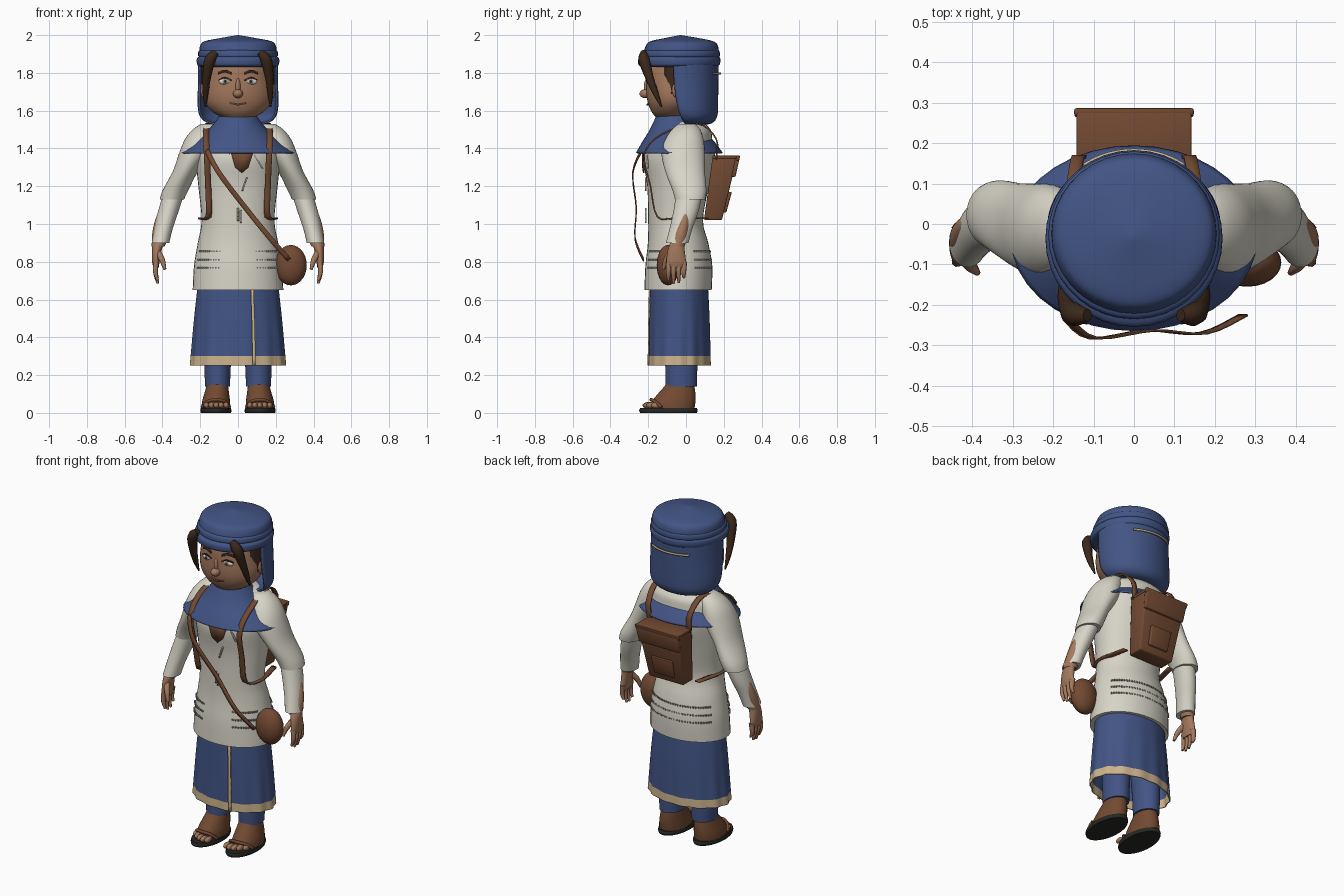
import bpy, bmesh, math
from mathutils import Vector

if "Cube" in bpy.data.objects:
    bpy.data.objects.remove(bpy.data.objects["Cube"])


def material(name, *rgb):
    m = bpy.data.materials.new(name)
    m.use_nodes = True
    m.diffuse_color = (*rgb, 1)
    m.node_tree.nodes["Principled BSDF"].inputs["Base Color"].default_value = (*rgb, 1)
    return m


BLUE = material("indigo cloth", .055, .09, .235)
WHITE = material("off white cloth", .68, .66, .57)
BROWN = material("brown leather", .17, .068, .032)
DARK = material("dark brown hair", .045, .022, .011)
SKIN = material("skin", .37, .19, .11)
SOLE = material("black sole", .02, .02, .017)
CREAM = material("cream trim", .6, .45, .26)
EYE = material("eye white", .75, .73, .68)
GREY = material("grey stitching", .3, .29, .25)
LIP = material("lip", .2, .08, .05)


def finish(name, bm, mats, solid=0, angle=50):
    bmesh.ops.recalc_face_normals(bm, faces=bm.faces)
    me = bpy.data.meshes.new(name)
    bm.to_mesh(me)
    bm.free()
    for m in mats if isinstance(mats, list) else [mats]:
        me.materials.append(m)
    ob = bpy.data.objects.new(name, me)
    bpy.context.collection.objects.link(ob)
    if solid:
        mod = ob.modifiers.new("thickness", 'SOLIDIFY')
        mod.thickness, mod.offset = solid, 0
    bpy.ops.object.select_all(action='DESELECT')
    ob.select_set(True)
    bpy.context.view_layer.objects.active = ob
    bpy.ops.object.shade_smooth_by_angle(angle=math.radians(angle))
    return ob


def spline(pts, steps=4):
    """Catmull-Rom through tuples of any length."""
    out = []
    for i in range(len(pts) - 1):
        a, b, c, d = (pts[max(i - 1, 0)], pts[i], pts[i + 1], pts[min(i + 2, len(pts) - 1)])
        for k in range(steps):
            t = k / steps
            out.append(tuple(q + .5 * t * (r - p + t * (2 * p - 5 * q + 4 * r - s + t * (3 * (q - r) + s - p)))
                             for p, q, r, s in zip(a, b, c, d)))
    return out + [pts[-1]]


def loft(name, rings, mats, side=1, arc=None, cap=True, ripple=None, rule=None, solid=0, n=36):
    """Skin elliptical rings given as (z, cx, cy, rx, ry)."""
    bm = bmesh.new()
    a0, a1 = [math.radians(a) for a in (arc or (0, 360))]
    count = n + 1 if arc else n
    rows = []
    for z, cx, cy, rx, ry in spline(rings):
        row = []
        for i in range(count):
            a = a0 + (a1 - a0) * i / n
            r = 1 + (ripple(a, z) if ripple else 0)
            row.append(bm.verts.new((side * cx + rx * r * math.cos(a), cy + ry * r * math.sin(a), z)))
        rows.append(row)
    for lo, hi in zip(rows, rows[1:]):
        for i in range(n):
            j = (i + 1) % count
            f = bm.faces.new((lo[i], lo[j], hi[j], hi[i]))
            if rule:
                f.material_index = rule(f.calc_center_median())
    if cap and not arc:
        bm.faces.new(rows[0])
        bm.faces.new(rows[-1])
    return finish(name, bm, mats, solid)


def ribbon(name, pts, width, mat, solid=.008, steps=4):
    bm = bmesh.new()
    w = Vector(width)
    rows = [(bm.verts.new(Vector(p) - w), bm.verts.new(Vector(p) + w)) for p in spline(pts, steps)]
    for (a, b), (c, d) in zip(rows, rows[1:]):
        bm.faces.new((a, b, d, c))
    return finish(name, bm, mat, solid)


def tube(name, pts, radii, mat, flat=1):
    """Tapered round limb along a path of points."""
    cu = bpy.data.curves.new(name, 'CURVE')
    cu.dimensions, cu.bevel_depth, cu.bevel_resolution, cu.use_fill_caps = '3D', 1, 2, True
    sp = cu.splines.new('POLY')
    data = spline([(*p, r) for p, r in zip(pts, radii)])
    sp.points.add(len(data) - 1)
    for point, (x, y, z, r) in zip(sp.points, data):
        point.co, point.radius = (x, y, z, 1), r
    sp.use_smooth = True
    cu.materials.append(mat)
    ob = bpy.data.objects.new(name, cu)
    bpy.context.collection.objects.link(ob)
    return ob


def ball(name, centre, size, mat):
    bm = bmesh.new()
    bmesh.ops.create_uvsphere(bm, u_segments=24, v_segments=14, radius=1)
    bmesh.ops.scale(bm, vec=size, verts=bm.verts)
    bmesh.ops.translate(bm, vec=centre, verts=bm.verts)
    return finish(name, bm, mat)


def wedge(name, z0, z1, low, high, w0, w1, mat, bevel=.008):
    """Box whose depth range slides from low to high."""
    bm = bmesh.new()
    bmesh.ops.create_cube(bm, size=2)
    for v in bm.verts:
        top, back = v.co.z > 0, v.co.y > 0
        v.co = (v.co.x * (w1 if top else w0), (high if top else low)[back], z1 if top else z0)
    bmesh.ops.bevel(bm, geom=bm.edges[:], offset=bevel, segments=2, affect='EDGES', profile=.5)
    return finish(name, bm, mat)


# Clothing on the body
loft("tunic", [(.65, 0, -.042, .24, .178), (.78, 0, -.038, .233, .177), (.9, 0, -.042, .213, .16),
               (1.02, 0, -.055, .193, .145), (1.2, 0, -.042, .21, .163), (1.35, 0, -.035, .225, .19),
               (1.44, 0, -.02, .225, .16), (1.5, 0, .005, .19, .125), (1.545, 0, 0, .11, .085)], WHITE)
loft("skirt", [(.25, 0, -.035, .248, .164), (.3, 0, -.035, .244, .163), (.5, 0, -.035, .228, .158),
               (.68, 0, -.037, .21, .15)], [BLUE, CREAM], cap=False, n=96, solid=.006,
     ripple=lambda a, z: .018 * (.68 - z) / .43 * math.cos(14 * a), rule=lambda c: int(c.z < .3))
ribbon("skirt_stripe", [(.085, -.199, .25), (.082, -.197, .45), (.075, -.192, .66)], (.008, 0, 0), CREAM)
loft("shoulder_cape", [(1.375, 0, -.035, .302, .226), (1.43, 0, -.04, .23, .19), (1.5, 0, -.052, .15, .135),
                       (1.58, 0, -.065, .088, .085)], BLUE, cap=False, solid=.008)

# Punched rows around the tunic hem
bm = bmesh.new()
for z, rx, ry in ((.855, .222, .167), (.81, .229, .173), (.768, .234, .177)):
    for deg in list(range(204, 248, 4)) + list(range(296, 340, 4)) + list(range(30, 154, 4)):
        a = math.radians(deg)
        made = bmesh.ops.create_cube(bm, size=.009)["verts"]
        bmesh.ops.translate(bm, vec=(rx * math.cos(a), ry * math.sin(a) - .04, z), verts=made)
finish("hem_stitches", bm, GREY)

# Neck opening and chest ties
bm = bmesh.new()
bm.faces.new([bm.verts.new(p) for p in ((-.04, -.23, 1.39), (.085, -.222, 1.39), (.055, -.226, 1.3),
                                        (.02, -.224, 1.27), (-.015, -.228, 1.3))])
finish("neck_opening", bm, BROWN, .008)
for x, z, lean, mat in ((.035, 1.21, .012, CREAM), (0, 1.05, 0, CREAM), (.015, 1.04, 0, WHITE),
                        (-.05, 1.34, 0, WHITE), (.11, 1.33, -.02, WHITE)):
    y = -.212 if z < 1.3 else -.22 + abs(x) * .15
    ribbon("chest_tie", [(x - lean, y, z - .035), (x + lean, y, z + .035)], (.004, 0, 0), mat)

# Head and face
loft("head", [(1.5, 0, -.05, .07, .07), (1.56, 0, -.075, .085, .08), (1.59, 0, -.075, .13, .105),
              (1.635, 0, -.065, .172, .135), (1.69, 0, -.06, .187, .15), (1.76, 0, -.06, .181, .15),
              (1.83, 0, -.06, .168, .145), (1.89, 0, -.06, .145, .12)], SKIN)
ball("nose", (0, -.213, 1.69), (.026, .033, .024), SKIN)
ball("nose_bridge", (0, -.203, 1.725), (.014, .02, .05), SKIN)
ribbon("mouth", [(-.042, -.195, 1.64), (0, -.204, 1.632), (.042, -.195, 1.64)], (0, 0, .004), LIP)
for s in (1, -1):
    ball("eye", (s * .068, -.19, 1.755), (.034, .018, .018), EYE)
    ball("iris", (s * .068, -.203, 1.755), (.015, .007, .015), GREY)
    ball("pupil", (s * .068, -.207, 1.755), (.008, .005, .008), SOLE)
    ribbon("upper_lid", [(s * .034, -.203, 1.76), (s * .068, -.206, 1.775), (s * .102, -.187, 1.762)],
           (0, 0, .003), DARK)
    ribbon("eyebrow", [(s * .035, -.207, 1.797), (s * .07, -.199, 1.81), (s * .105, -.18, 1.798)],
           (0, 0, .006), DARK)
    ball("ear", (s * .185, -.045, 1.71), (.014, .03, .042), SKIN)
    tube("front_lock", [(s * .115, -.225, 1.91), (s * .148, -.222, 1.87), (s * .165, -.195, 1.78),
                        (s * .172, -.16, 1.69), (s * .172, -.13, 1.62)], [.016, .03, .023, .015, .004], DARK)
loft("temple_hair", [(1.69, 0, -.03, .192, .15), (1.88, 0, -.03, .19, .16)], DARK, arc=(-32, 212), solid=.006)

# Headdress
loft("cap", [(1.85, 0, -.025, .2, .2), (1.9, 0, -.025, .204, .2), (1.945, 0, -.022, .2, .19),
             (1.968, 0, -.022, .175, .165), (1.985, 0, -.022, .09, .085), (2, 0, -.03, .004, .004)], BLUE)
loft("cap_band", [(1.832, 0, -.04, .194, .19), (1.842, 0, -.037, .215, .214), (1.875, 0, -.035, .218, .217),
                  (1.888, 0, -.03, .203, .2)], BLUE)
loft("cap_upper_band", [(1.88, 0, -.028, .2, .2), (1.89, 0, -.028, .211, .207), (1.912, 0, -.027, .21, .205),
                        (1.92, 0, -.026, .2, .195)], BLUE)
loft("head_scarf", [(1.87, 0, -.02, .206, .187), (1.75, 0, -.018, .207, .184), (1.63, 0, -.005, .209, .17),
                    (1.57, 0, .01, .196, .15), (1.538, 0, .02, .155, .115), (1.53, 0, .02, .09, .07)],
     BLUE, arc=(-14, 194), solid=.01)
ribbon("scarf_back_trim", [(.216 * math.cos(math.radians(a)), .2 * math.sin(math.radians(a)) - .018, 1.797)
                           for a in range(55, 126, 10)], (0, 0, .005), CREAM)

for s in (1, -1):
    # Arms
    loft("upper_sleeve", [(1.53, .15, .005, .045, .045), (1.5, .175, 0, .065, .075), (1.45, .2, -.008, .08, .1),
                          (1.38, .225, -.015, .085, .115), (1.28, .278, -.005, .067, .105),
                          (1.18, .33, .018, .068, .09), (1.13, .35, .022, .064, .08)], WHITE, s)
    loft("lower_sleeve", [(1.16, .34, .018, .056, .07), (1.06, .371, -.002, .054, .066),
                          (.97, .395, -.028, .048, .06), (.9, .41, -.047, .046, .06)], WHITE, s)
    loft("forearm", [(1.08, .37, 0, .045, .025), (1.02, .389, -.008, .05, .035), (.95, .407, -.028, .047, .042),
                     (.88, .423, -.048, .034, .04)], SKIN, s)
    loft("palm", [(.91, .42, -.045, .03, .035), (.86, .43, -.052, .026, .045), (.8, .435, -.052, .02, .052),
                  (.77, .433, -.05, .014, .048)], SKIN, s)
    for i in range(4):
        y, drop = -.09 + i * .027, (.015, 0, .004, .03)[i]
        tube("finger", [(s * .433, y, .8), (s * .437, y - .003, .745), (s * .425, y - .002, .685 + drop)],
             [.015, .013, .007], SKIN)
    tube("thumb", [(s * .425, -.075, .85), (s * .402, -.105, .81), (s * .387, -.12, .76)], [.018, .015, .008], SKIN)

    # Legs and sandals
    loft("trouser_leg", [(.14, .108, -.025, .066, .082), (.25, .108, -.025, .07, .085), (.5, .1, -.03, .08, .09)],
         BLUE, s)
    loft("foot", [(.022, .117, -.07, .077, .115), (.06, .116, -.065, .074, .115), (.1, .113, -.05, .066, .1),
                  (.14, .11, -.035, .058, .08), (.18, .11, -.025, .05, .065)], BROWN, s)
    loft("sandal_sole", [(0, .117, -.093, .08, .15), (.012, .117, -.093, .082, .155), (.025, .117, -.093, .08, .15)],
         SOLE, s)
    for i in range(5):
        ball("toe", (s * (.063 + i * .026), -.2 + .01 * (i - 1) ** 2 / 2, .04), (.015, .03, .017), SKIN)
    tube("toe_strap", [(s * .045, -.14, .03), (s * .07, -.17, .06), (s * .117, -.185, .07),
                       (s * .16, -.165, .06), (s * .19, -.13, .03)], [.009] * 5, BROWN)

    # Pack straps run over the shoulder, down the chest and back under the arm
    ribbon("pack_strap", [(s * .13, .16, 1.34), (s * .14, .16, 1.45), (s * .155, .06, 1.53), (s * .17, -.13, 1.475),
                          (s * .165, -.22, 1.37), (s * .158, -.188, 1.2), (s * .156, -.153, 1.04),
                          (s * .195, -.06, 1.03), (s * .16, .12, 1.03)], (.016, 0, 0), BROWN)

# Backpack
wedge("backpack", 1.02, 1.35, (.095, .19), (.14, .27), .115, .14, BROWN)
wedge("pack_rim", 1.335, 1.362, (.262, .28), (.268, .288), .147, .148, BROWN, .006)
wedge("pack_lid", 1.345, 1.362, (.14, .275), (.14, .28), .142, .142, BROWN, .005)
wedge("pack_flap", 1.25, 1.345, (.24, .262), (.26, .283), .134, .142, BROWN, .005)
wedge("pack_pocket", 1.06, 1.17, (.19, .213), (.22, .243), .065, .07, BROWN, .007)

# Shoulder pouch and its loose strap
ball("pouch", (.28, -.095, .782), (.084, .06, .107), BROWN)
ribbon("pouch_strap", [(-.165, -.235, 1.39), (-.1, -.282, 1.27), (.04, -.263, 1.085), (.17, -.27, .925),
                       (.27, -.225, .81)], (.011, 0, .008), BROWN, .006)
